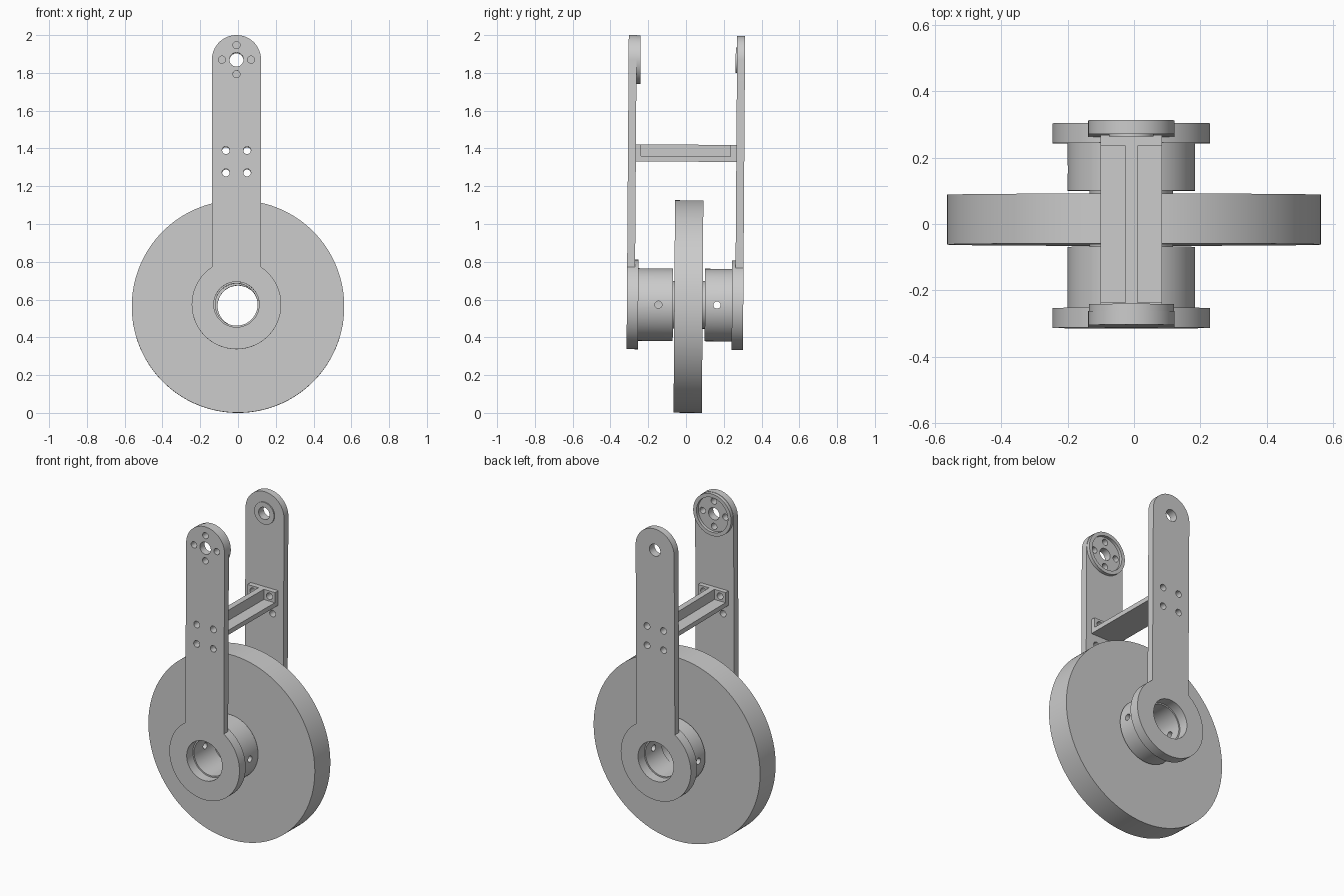
import bpy, bmesh, math
from mathutils import Matrix, Vector

if "Cube" in bpy.data.objects:
    bpy.data.objects.remove(bpy.data.objects["Cube"])

grey = bpy.data.materials.new("plain grey")
grey.use_nodes = True
COLOUR = (0.6, 0.6, 0.6, 1)
grey.diffuse_color = COLOUR
grey.node_tree.nodes["Principled BSDF"].inputs["Base Color"].default_value = COLOUR

FORK_X, AXLE_Z, TOP_Z, BAR_Z = -0.008, 0.572, 1.868, 1.33
parts = []


def finish(name, bm):
    bmesh.ops.recalc_face_normals(bm, faces=bm.faces)
    mesh = bpy.data.meshes.new(name)
    bm.to_mesh(mesh)
    bm.free()
    mesh.materials.append(grey)
    obj = bpy.data.objects.new(name, mesh)
    bpy.context.collection.objects.link(obj)
    return obj


def cylinder(name, radius, start, end, x=FORK_X, z=AXLE_Z, axis="Y", y=0, sides=96):
    """Cylinder from start to end along the Y or X axis."""
    bm = bmesh.new()
    mid = (start + end) / 2
    if axis == "Y":
        turn, place = Matrix.Rotation(math.pi / 2, 4, "X"), (x, mid, z)
    else:
        turn, place = Matrix.Rotation(math.pi / 2, 4, "Y"), (mid, y, z)
    bmesh.ops.create_cone(bm, cap_ends=True, segments=sides, radius1=radius, radius2=radius,
                          depth=end - start, matrix=Matrix.Translation(place) @ turn)
    return finish(name, bm)


def box(name, x0, x1, y0, y1, z0, z1):
    bm = bmesh.new()
    low, high = Vector((x0, y0, z0)), Vector((x1, y1, z1))
    place = Matrix.Translation((low + high) / 2) @ Matrix.Diagonal((*(high - low), 1))
    bmesh.ops.create_cube(bm, size=1, matrix=place)
    return finish(name, bm)


def combine(obj, others, operation):
    """Add or cut away helper solids, then discard them."""
    for other in others:
        mod = obj.modifiers.new("solid", "BOOLEAN")
        mod.operation, mod.object, mod.solver = operation, other, "EXACT"
        bpy.context.view_layer.objects.active = obj
        bpy.ops.object.modifier_apply(modifier=mod.name)
        bpy.data.objects.remove(other)
    return obj


def arm_plate(name, start, end):
    """Straight plate with a rounded top."""
    bm = bmesh.new()
    half, steps = 0.13, 40
    outline = [(-half, 0.72), (half, 0.72)]
    for i in range(steps + 1):
        a = math.pi * i / steps
        outline.append((half * math.cos(a), TOP_Z + half * math.sin(a)))
    face = bm.faces.new([bm.verts.new((FORK_X + x, start, z)) for x, z in outline])
    moved = bmesh.ops.extrude_face_region(bm, geom=[face])["geom"]
    bmesh.ops.translate(bm, vec=(0, end - start, 0),
                        verts=[v for v in moved if isinstance(v, bmesh.types.BMVert)])
    return finish(name, bm)


def bolt_holes(rows):
    return [cylinder("cutter", 0.02, -1, 1, FORK_X + dx, z, sides=24)
            for dx in (-0.056, 0.056) for z in rows]


# Wheel with its axle hole
wheel = cylinder("wheel", 0.5625, -0.062, 0.088, 0, 0.563, sides=160)
combine(wheel, [cylinder("cutter", 0.108, -1, 1, 0, 0.566)], "DIFFERENCE")
parts.append(wheel)

# Thin spacers between the wheel and the hubs
for name, start, end in (("front_spacer", -0.072, -0.062), ("back_spacer", 0.088, 0.103)):
    spacer = cylinder(name, 0.126, start, end)
    combine(spacer, [cylinder("cutter", 0.112, -1, 1)], "DIFFERENCE")
    parts.append(spacer)

# Fork arms with flanged hubs: side, outer face, plate, flange and hub inner faces, set screw
for name, outer, plate, flange, hub, screw in (
        ("front_arm", -0.313, -0.271, -0.253, -0.069, -0.146),
        ("back_arm", 0.303, 0.261, 0.243, 0.1, 0.164)):
    side = math.copysign(1, outer)
    arm = arm_plate(name, *sorted((outer, plate)))
    combine(arm, [cylinder("flange", 0.237, *sorted((outer, flange))),
                  cylinder("hub", 0.192, *sorted((flange + side * 0.02, hub)))], "UNION")
    if side < 0:
        # Recessed mounting disc with a ring of small holes
        combine(arm, [cylinder("disc", 0.128, -0.29, -0.25, z=TOP_Z)], "UNION")
        cutters = [cylinder("cutter", 0.106, -0.268, 0, z=TOP_Z),
                   cylinder("cutter", 0.037, -1, 0, z=TOP_Z, sides=48)]
        for i in range(4):
            a = i * math.pi / 2
            cutters.append(cylinder("cutter", 0.019, -1, 0, FORK_X + 0.077 * math.cos(a),
                                    TOP_Z + 0.077 * math.sin(a), sides=24))
    else:
        # Small washer boss
        combine(arm, [cylinder("boss", 0.067, 0.254, 0.28, z=TOP_Z, sides=64)], "UNION")
        cutters = [cylinder("cutter", 0.037, 0, 1, z=TOP_Z, sides=48)]
    cutters += bolt_holes((1.27, 1.388))
    cutters += [cylinder("cutter", 0.112, -1, 1),
                cylinder("cutter", 0.12, *sorted((outer - side * 0.06, side))),
                cylinder("cutter", 0.019, -1, 1, axis="X", y=screw, sides=24)]
    combine(arm, cutters, "DIFFERENCE")
    parts.append(arm)

# Cross brace: block with a pocket on each side of the central web, bolted at both ends
left, right = FORK_X - 0.093, FORK_X + 0.093
brace = box("cross_brace", left, right, -0.271, 0.261, BAR_Z, BAR_Z + 0.09)
combine(brace, [box("cutter", left - 1, FORK_X - 0.018, -0.243, 0.229, BAR_Z + 0.028, 2),
                box("cutter", FORK_X + 0.018, right + 1, -0.243, 0.229, BAR_Z + 0.028, 2)]
        + bolt_holes((1.388,)), "DIFFERENCE")
parts.append(brace)

# Slight lean of the whole assembly about the axle, then smooth curved walls
pivot = Matrix.Translation((0, 0, 0.563))
lean = pivot @ Matrix.Rotation(-0.007, 4, "X") @ pivot.inverted()
bpy.ops.object.select_all(action="DESELECT")
for part in parts:
    part.data.transform(lean)
    part.select_set(True)
bpy.context.view_layer.objects.active = parts[0]
bpy.ops.object.shade_smooth_by_angle(angle=math.radians(30))
